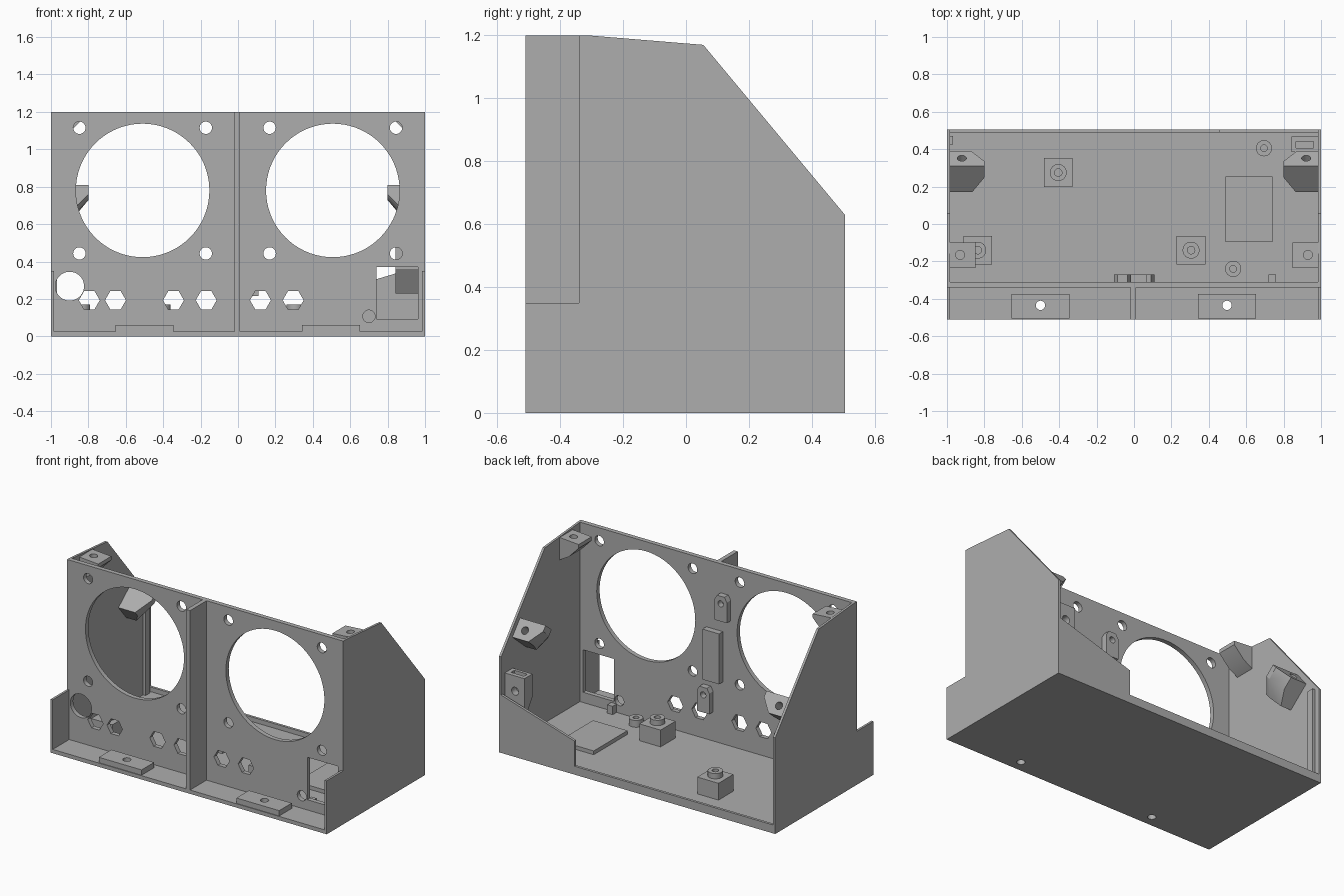
import bpy, bmesh
from math import pi
from mathutils import Vector, Matrix

old = bpy.data.objects.get("Cube")
if old:
    bpy.data.objects.remove(old)

grey = bpy.data.materials.new("plain_grey")
grey.use_nodes = True
COLOR = (0.42, 0.42, 0.42, 1)
grey.diffuse_color = COLOR
grey.node_tree.nodes["Principled BSDF"].inputs["Base Color"].default_value = COLOR

WALL = 0.985      # inner face of the side walls
FLOOR = 0.025     # floor thickness
PANEL_Y = (-0.34, -0.31)


def finish(name, bm):
    bmesh.ops.recalc_face_normals(bm, faces=bm.faces)
    mesh = bpy.data.meshes.new(name)
    bm.to_mesh(mesh)
    bm.free()
    mesh.materials.append(grey)
    ob = bpy.data.objects.new(name, mesh)
    bpy.context.collection.objects.link(ob)
    return ob


def box(name, x, y, z):
    bm = bmesh.new()
    bmesh.ops.create_cube(bm, size=1)
    for v in bm.verts:
        v.co = [lo + (c + 0.5) * (hi - lo) for c, (lo, hi) in zip(v.co, (x, y, z))]
    return finish(name, bm)


def prism(name, points, direction):
    bm = bmesh.new()
    face = bm.faces.new([bm.verts.new(p) for p in points])
    ext = bmesh.ops.extrude_face_region(bm, geom=[face])
    bmesh.ops.translate(bm, vec=direction,
                        verts=[g for g in ext["geom"] if isinstance(g, bmesh.types.BMVert)])
    return finish(name, bm)


def hull(name, points):
    bm = bmesh.new()
    for p in points:
        bm.verts.new(p)
    bmesh.ops.convex_hull(bm, input=bm.verts)
    return finish(name, bm)


def rod(name, center, radius, length, axis="Z", sides=32):
    direction = Vector(axis) if not isinstance(axis, str) else Vector([float(a == axis) for a in "XYZ"])
    turn = direction.to_track_quat("Z", "Y").to_matrix().to_4x4()
    bm = bmesh.new()
    bmesh.ops.create_cone(bm, cap_ends=True, segments=sides, radius1=radius, radius2=radius,
                          depth=length, matrix=Matrix.Translation(center) @ turn)
    return finish(name, bm)


def cut(target, cutter):
    mod = target.modifiers.new("cut", "BOOLEAN")
    mod.operation, mod.solver, mod.object = "DIFFERENCE", "EXACT", cutter
    bpy.context.view_layer.objects.active = target
    bpy.ops.object.modifier_apply(modifier=mod.name)
    bpy.data.objects.remove(cutter)


def drill_panel(target, x, z, radius, sides=32):
    # hexagons get a corner on the x axis
    tool = rod("cutter", (0, 0, 0), radius, 0.2, "Y", sides)
    if sides == 6:
        side = max(v.co.x for v in tool.data.vertices)
        if side < radius * 0.95:
            tool.data.transform(Matrix.Rotation(pi / 6, 4, "Y"))
    tool.data.transform(Matrix.Translation((x, -0.325, z)))
    cut(target, tool)


# floor, divider and low rear wall
floor = box("floor", (-1, 1), (-0.51, 0.505), (0, FLOOR))
box("front_divider", (-0.018, 0.01), (-0.51, -0.33), (0.01, 1.2))
box("rear_lip", (-1, 1), (0.488, 0.505), (0.01, 0.055))
prism("rear_corner_wall",
      [(0.455, 0.488, 0.03), (0.99, 0.488, 0.03), (0.99, 0.488, 0.38), (0.455, 0.488, 0.22)],
      (0, 0.017, 0))

# side walls with sloping rear edge
outline = [(-0.51, 0), (0.505, 0), (0.505, 0.63), (0.055, 1.17),
           (-0.31, 1.2), (-0.34, 1.2), (-0.34, 0.35), (-0.51, 0.35)]
for side, name in ((-1, "right_wall"), (1, "left_wall")):
    prism(name, [(side * WALL, y, z) for y, z in outline], (side * 0.015, 0, 0))

# instrument panel with its openings
panel = box("front_panel", (-0.99, 0.99), PANEL_Y, (0.01, 1.2))
for cx in (-0.51, 0.507):
    drill_panel(panel, cx, 0.78, 0.357, 72)
    for dx in (-0.338, 0.338):
        for z in (0.443, 1.115):
            drill_panel(panel, cx + dx, z, 0.033)
for x in (-0.795, -0.655, -0.345, -0.17, 0.12, 0.295):
    drill_panel(panel, x, 0.193, 0.056, 6)
drill_panel(panel, -0.9, 0.268, 0.077, 48)
drill_panel(panel, 0.7, 0.107, 0.033)
cut(panel, box("cutter", (0.74, 0.962), (-0.4, -0.25), (0.092, 0.37)))
box("small_panel_clip", (0.72, 0.76), (-0.31, -0.27), (FLOOR, 0.08))

# front mounting pads, bored through the floor
for cx in (-0.5, 0.497):
    pad = box("front_mount_pad", (cx - 0.155, cx + 0.155), (-0.505, -0.375), (0.02, 0.06))
    for part in (pad, floor):
        cut(part, rod("cutter", (cx, -0.435, 0.03), 0.025, 0.2))

# square posts with round bosses
for x, y in ((-0.405, 0.275), (-0.835, -0.14), (0.305, -0.14)):
    post = box("board_post", (x - 0.077, x + 0.077), (y - 0.077, y + 0.077), (0.02, 0.135))
    boss = rod("post_boss", (x, y, 0.145), 0.045, 0.05)
    for part in (post, boss):
        cut(part, rod("cutter", (x, y, 0.15), 0.02, 0.14))

# round standoffs and the raised plate
for x, y in ((0.695, 0.405), (0.53, -0.24)):
    standoff = rod("round_standoff", (x, y, 0.045), 0.043, 0.05)
    cut(standoff, rod("cutter", (x, y, 0.07), 0.018, 0.08))
box("raised_floor_plate", (0.49, 0.74), (-0.095, 0.255), (0.02, 0.05))

# parts on the back of the panel
box("panel_back_block", (-0.05, 0.07), (-0.32, -0.27), (0.43, 0.76))
for x, z in ((-0.062, 0.93), (0.065, 0.3)):
    w = 0.045
    arch = [(x - w, -0.32, z - 0.085), (x + w, -0.32, z - 0.085), (x + w, -0.32, z + 0.05),
            (x + w * 0.6, -0.32, z + 0.08), (x - w * 0.6, -0.32, z + 0.08), (x - w, -0.32, z + 0.05)]
    tab = prism("panel_back_tab", arch, (0, 0.05, 0))
    cut(tab, rod("cutter", (x, -0.29, z + 0.03), 0.02, 0.2, "Y"))

# lid brackets on both side walls
along = Vector((0, 0.64, -0.768))
inward = Vector((0, -0.768, -0.64))
for side in (-1, 1):
    start = Vector((side * 0.99, 0.31, 0.81))

    def at(x, s, d):
        return start + Vector((-side * x, 0, 0)) + along * s + inward * d

    sloped = hull("sloped_lid_bracket",
                  [at(x, s, d) for s, wide, tip in ((0, 0.19, 0.125), (0.04, 0.19, 0.125), (0.125, 0.12, 0.08))
                   for x, d in ((0, 0), (wide, 0), (wide, 0.08), (tip, 0.182), (0, 0.182))])
    cut(sloped, rod("cutter", at(0.07, 0.065, 0), 0.024, 0.16, -inward))
    top = hull("top_lid_bracket",
               [(side * x, y, z) for y in (-0.235, -0.1)
                for x, z in ((0.99, 1.18), (0.848, 1.17), (0.848, 1.145), (0.92, 1.07), (0.99, 1.03))])
    cut(top, rod("cutter", (side * 0.93, -0.165, 1.16), 0.024, 0.14))

# rear corner lug with slanted underside, and the rib opposite
lug = hull("rear_corner_lug",
           [(x, y, z) for x in (0.843, 0.99)
            for y, z in ((0.385, 0.36), (0.385, 0.51), (0.468, 0.51), (0.468, 0.23))])
cut(lug, rod("cutter", (0.91, 0.47, 0.41), 0.026, 0.1, "Y"))
cut(lug, box("cutter", (0.865, 0.96), (0.405, 0.44), (0.47, 0.6)))
box("rear_wall_rib", (-0.99, -0.967), (0.425, 0.47), (0.02, 0.64))

# smooth the round surfaces, keep hard edges
bpy.ops.object.select_all(action="DESELECT")
for ob in bpy.context.scene.objects:
    if ob.type == "MESH" and grey.name in ob.data.materials:
        ob.select_set(True)
        bpy.context.view_layer.objects.active = ob
bpy.ops.object.shade_smooth_by_angle(angle=pi / 6)
